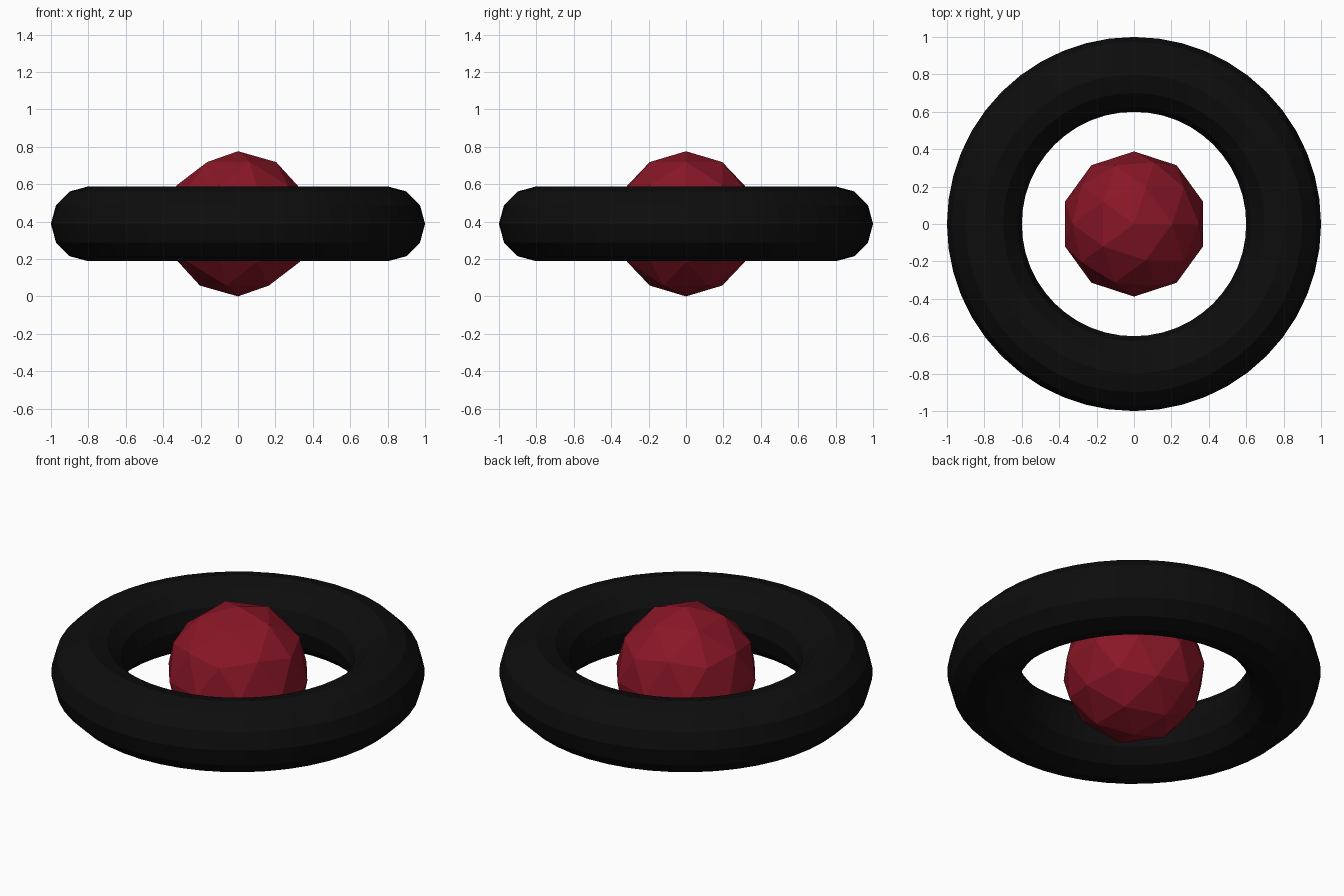
import bpy

if "Cube" in bpy.data.objects:
    bpy.data.objects.remove(bpy.data.objects["Cube"])

CENTER_Z = 0.388


def paint(obj, name, color):
    mat = bpy.data.materials.new(name)
    mat.diffuse_color = color
    mat.use_nodes = True
    mat.node_tree.nodes["Principled BSDF"].inputs["Base Color"].default_value = mat.diffuse_color
    obj.data.materials.append(mat)


# Flat-shaded outer ring
bpy.ops.mesh.primitive_torus_add(
    major_radius=0.8, minor_radius=0.2, major_segments=48, minor_segments=12,
    location=(0, 0, CENTER_Z))
ring = bpy.context.object
ring.name = "ring"
bpy.ops.object.shade_flat()
paint(ring, "black", (0.004, 0.004, 0.004, 1))

# Low-poly ball floating in the middle
bpy.ops.mesh.primitive_ico_sphere_add(
    subdivisions=2, radius=0.388, location=(0, 0, CENTER_Z))
ball = bpy.context.object
ball.name = "ball"
bpy.ops.object.shade_flat()
paint(ball, "dark_red", (0.25, 0.008, 0.02, 1))
